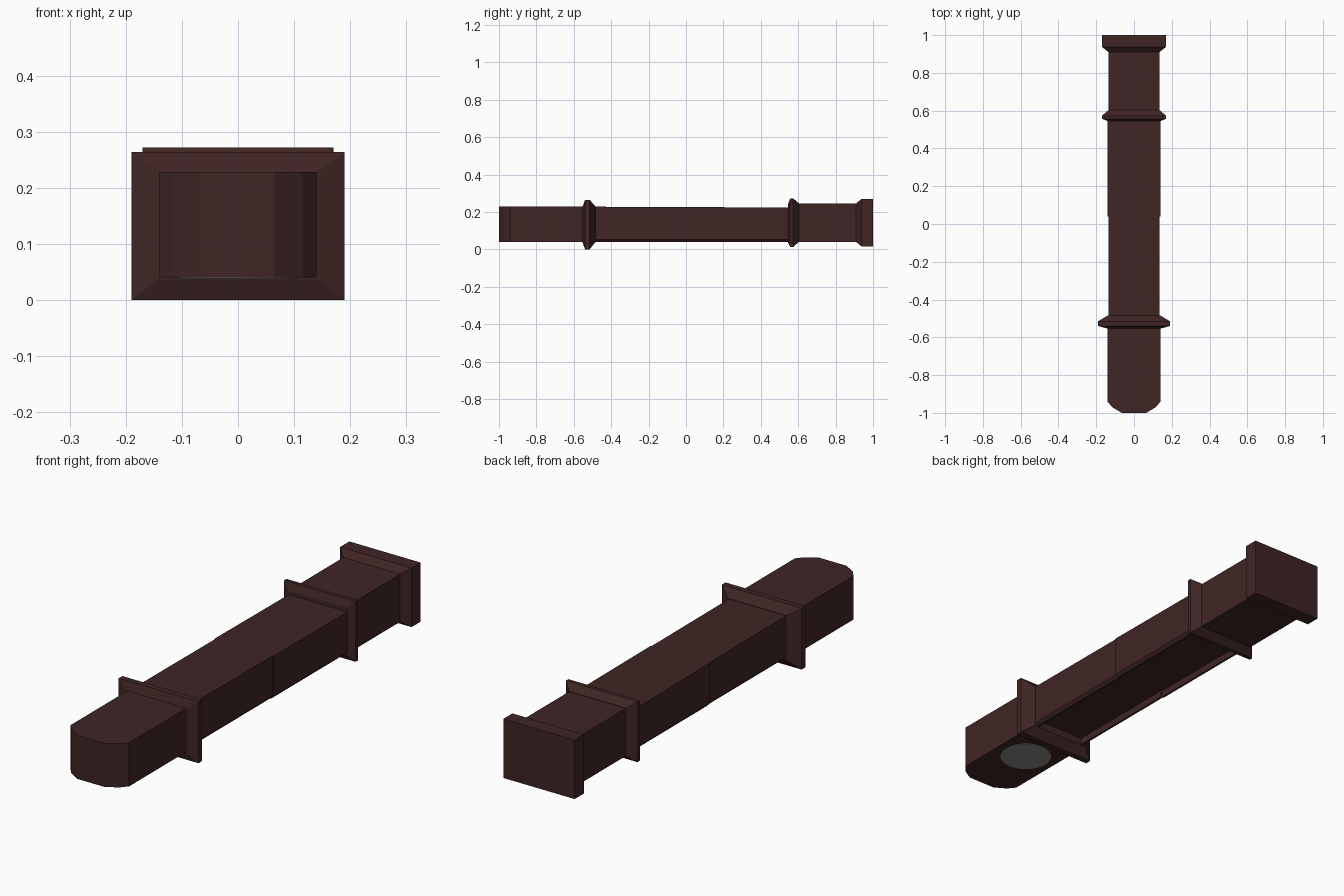
import bpy, bmesh, math

if "Cube" in bpy.data.objects:
    bpy.data.objects.remove(bpy.data.objects["Cube"])


def material(name, rgb):
    m = bpy.data.materials.new(name)
    m.diffuse_color = (*rgb, 1)
    m.use_nodes = True
    m.node_tree.nodes["Principled BSDF"].inputs["Base Color"].default_value = m.diffuse_color
    return m


brown = material("dark_brown", (0.05, 0.018, 0.018))
grey = material("plain_grey", (0.25, 0.25, 0.24))


def finish(name, bm, mat):
    bmesh.ops.recalc_face_normals(bm, faces=bm.faces)
    me = bpy.data.meshes.new(name)
    bm.to_mesh(me)
    bm.free()
    me.materials.append(mat)
    ob = bpy.data.objects.new(name, me)
    bpy.context.collection.objects.link(ob)
    return ob


def loft(name, rings):
    """Skin a list of equal-length point rings and cap both ends."""
    bm = bmesh.new()
    loops = [[bm.verts.new(p) for p in ring] for ring in rings]
    n = len(loops[0])
    for a, b in zip(loops, loops[1:]):
        for i in range(n):
            j = (i + 1) % n
            bm.faces.new((a[i], a[j], b[j], b[i]))
    bm.faces.new(loops[0])
    bm.faces.new(loops[-1])
    return finish(name, bm, brown)


def rect(y, w, z0, z1):
    return [(-w, y, z0), (w, y, z0), (w, y, z1), (-w, y, z1)]


# Front block with a faceted round nose
half = [(0.14, -0.535), (0.14, -0.94), (0.115, -0.97), (0.065, -1.0)]
outline = half + [(-x, y) for x, y in reversed(half)]
loft("front_block", [[(x, y, z) for x, y in outline] for z in (0.04, 0.228)])

# Front collar
loft("front_collar", [rect(-0.553, 0.142, 0.037, 0.228), rect(-0.54, 0.19, 0.0, 0.264),
                      rect(-0.515, 0.19, 0.0, 0.264), rect(-0.485, 0.14, 0.038, 0.23)])


# Middle beam: chamfered lower edges and a channel along the underside
def channel(y, w, top):
    side = [(w - 0.02, 0.07), (w - 0.02, 0.04), (w - 0.011, 0.04), (w, 0.052), (w, top)]
    pts = side + [(-x, z) for x, z in reversed(side)]
    return [(x, y, z) for x, z in pts]


loft("middle_beam", [channel(-0.5, 0.136, 0.228), channel(0.04, 0.136, 0.226),
                     channel(0.041, 0.14, 0.226), channel(0.56, 0.14, 0.223)])

# Rear collar
loft("rear_collar", [rect(0.545, 0.14, 0.038, 0.24), rect(0.557, 0.17, 0.012, 0.272),
                     rect(0.573, 0.17, 0.012, 0.272), rect(0.603, 0.135, 0.04, 0.247)])

# Rear block
loft("rear_block", [rect(0.58, 0.135, 0.04, 0.245), rect(0.95, 0.135, 0.04, 0.245)])

# Flared end cap
loft("end_cap", [rect(0.91, 0.135, 0.04, 0.245), rect(0.938, 0.17, 0.016, 0.27),
                 rect(1.0, 0.17, 0.016, 0.27)])

# Grey disc under the front block
bm = bmesh.new()
bmesh.ops.create_cone(bm, cap_ends=True, segments=32, radius1=0.107, radius2=0.107, depth=0.004)
bmesh.ops.translate(bm, verts=bm.verts, vec=(0, -0.71, 0.04))
finish("underside_disc", bm, grey)
